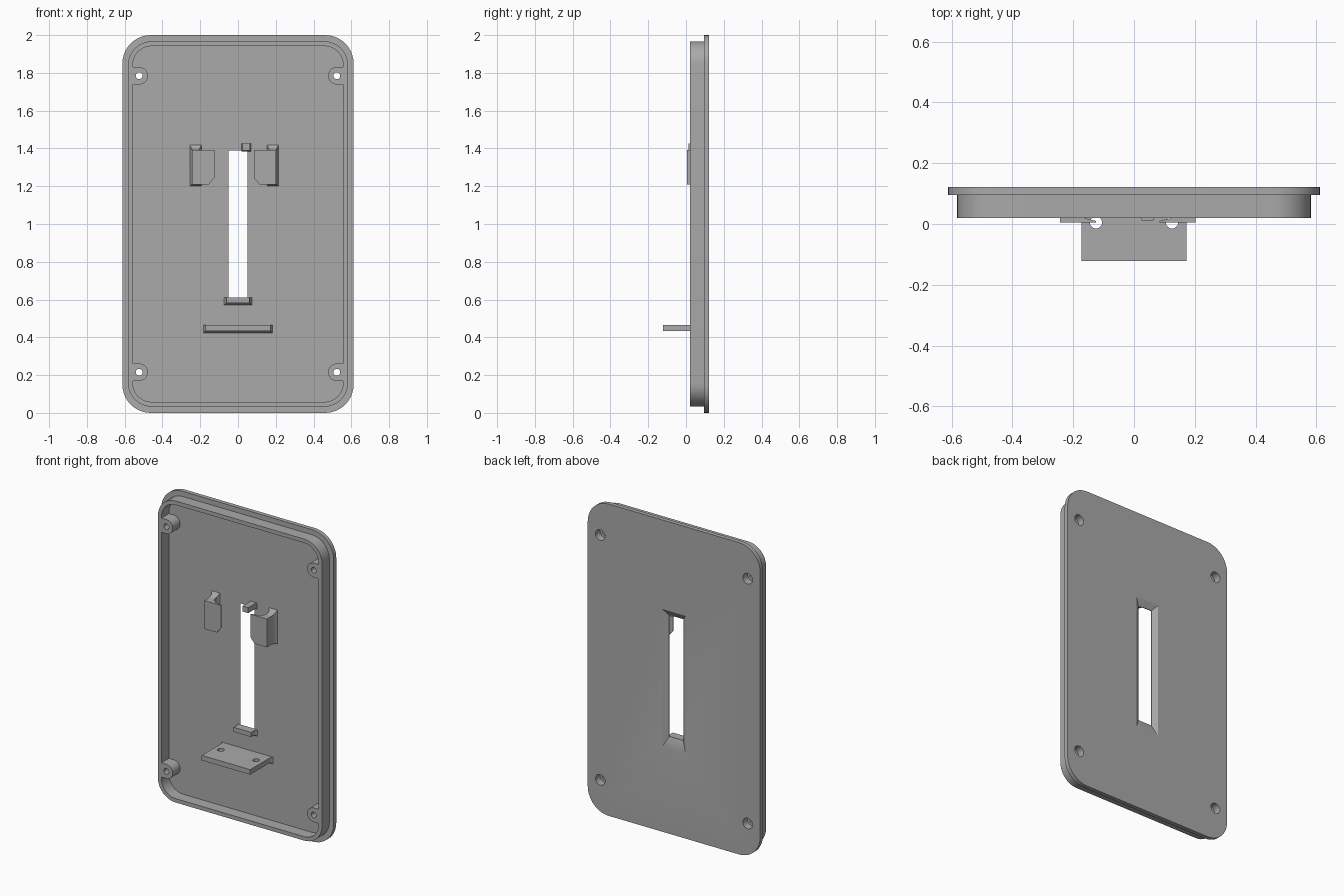
import bpy, bmesh, math
from mathutils import Vector

cube = bpy.data.objects.get("Cube")
if cube:
    bpy.data.objects.remove(cube, do_unlink=True)

grey = bpy.data.materials.new("plain grey")
grey.use_nodes = True
colour = (0.4, 0.4, 0.4, 1)
grey.diffuse_color = colour
grey.node_tree.nodes["Principled BSDF"].inputs["Base Color"].default_value = colour

FLOOR, BACK, RIM = 0.095, 0.122, 0.02


def finish(name, bm):
    bmesh.ops.recalc_face_normals(bm, faces=bm.faces)
    mesh = bpy.data.meshes.new(name)
    bm.to_mesh(mesh)
    bm.free()
    mesh.materials.append(grey)
    obj = bpy.data.objects.new(name, mesh)
    bpy.context.collection.objects.link(obj)
    return obj


def loft(name, rings):
    """Solid through matching (x, z) outlines, each placed at its own y."""
    bm = bmesh.new()
    loops = [[bm.verts.new((x, y, z)) for x, z in pts] for y, pts in rings]
    for a, b in zip(loops, loops[1:]):
        for i in range(len(a)):
            j = (i + 1) % len(a)
            bm.faces.new((a[i], a[j], b[j], b[i]))
    bm.faces.new(loops[0])
    bm.faces.new(loops[-1])
    return finish(name, bm)


def rect(x0, x1, z0, z1):
    return [(x0, z0), (x1, z0), (x1, z1), (x0, z1)]


def circle(x, z, r, n=32):
    return [(x + r * math.cos(math.tau * i / n), z + r * math.sin(math.tau * i / n))
            for i in range(n)]


def rounded(w, h, r, n=10):
    pts = []
    corners = [(1, 1), (-1, 1), (-1, -1), (1, -1)]
    for k, (sx, sz) in enumerate(corners):
        for i in range(n + 1):
            a = math.pi / 2 * (k + i / n)
            pts.append((sx * (w - r) + r * math.cos(a), 1 + sz * (h - r) + r * math.sin(a)))
    return pts


def boolean(obj, tool, operation="DIFFERENCE"):
    mod = obj.modifiers.new("boolean", "BOOLEAN")
    mod.operation, mod.solver, mod.object = operation, "EXACT", tool
    bpy.context.view_layer.objects.active = obj
    bpy.ops.object.modifier_apply(modifier=mod.name)
    bpy.data.objects.remove(tool, do_unlink=True)


def flared_block(name, x0, x1, z0, z1, front, flare=0.014):
    """Block rising from the floor with a small flare at its root."""
    def grown(g):
        return rect(x0 - g, x1 + g, z0 - g, z1)
    return loft(name, [(front, grown(0)), (FLOOR - 0.02, grown(0)),
                       (FLOOR - 0.007, grown(flare * 0.4)), (FLOOR + 0.003, grown(flare))])


# Back plate, with a slot that widens towards the back
plate = loft("back_plate", [(FLOOR, rounded(0.612, 1, 0.15)), (BACK, rounded(0.612, 1, 0.15))])
boolean(plate, loft("slot", [(FLOOR - 0.01, rect(-0.05, 0.05, 0.61, 1.39)),
                            (FLOOR + 0.004, rect(-0.05, 0.05, 0.61, 1.39)),
                            (BACK + 0.001, rect(-0.085, 0.085, 0.54, 1.43))]))

# Raised rim set in from the plate edge
rim = loft("rim", [(RIM, rounded(0.582, 0.967, 0.125)), (FLOOR, rounded(0.582, 0.967, 0.125))])
boolean(rim, loft("pocket", [(RIM - 0.01, rounded(0.557, 0.942, 0.1)),
                            (FLOOR + 0.01, rounded(0.557, 0.942, 0.1))]))

# Screw posts tied to the rim, drilled and counterbored from the back
for side, s in (("left", 1), ("right", -1)):
    for level, z in (("lower", 0.215), ("upper", 1.785)):
        x = s * 0.523
        post = loft(f"{level}_{side}_screw_post",
                    [(RIM, circle(x, z, 0.046)), (FLOOR, circle(x, z, 0.046))])
        xs = sorted((x, s * 0.57))
        web = rect(xs[0], xs[1], z - 0.046, z + 0.046)
        boolean(post, loft("web", [(RIM, web), (FLOOR, web)]), "UNION")
        for part in (plate, post, rim):
            drill = [(RIM - 0.01, circle(x, z, 0.018)), (0.075, circle(x, z, 0.018)),
                     (0.0752, circle(x, z, 0.034)), (BACK + 0.01, circle(x, z, 0.034))]
            boolean(part, loft("drill", drill))

# Shelf with two vertical holes
shelf = flared_block("shelf", -0.172, 0.172, 0.434, 0.466, -0.122)
for x in (-0.125, 0.125):
    bm = bmesh.new()
    bmesh.ops.create_cone(bm, cap_ends=True, segments=24, radius1=0.02, radius2=0.02, depth=0.2)
    bmesh.ops.translate(bm, verts=bm.verts, vec=(x, 0.005, 0.45))
    boolean(shelf, finish("shelf_drill", bm))

# Stops at the ends of the slot
flared_block("lower_stop", -0.062, 0.062, 0.582, 0.612, 0.045)
flared_block("upper_stop", 0.024, 0.064, 1.39, 1.425, 0.012, 0.006)


# Hooked clips: an outer wall with a lip reaching inwards
def clip(name, outer, s):
    profile = [(0, FLOOR + 0.002), (0, 0.005), (0.118, 0.005), (0.118, 0.01),
               (0.07, 0.022), (0.045, 0.04), (0.037, FLOOR + 0.002)]
    bm = bmesh.new()
    face = bm.faces.new([bm.verts.new((outer + s * d, y, 1.21)) for d, y in profile])
    ext = bmesh.ops.extrude_face_region(bm, geom=[face])
    top = [v for v in ext["geom"] if isinstance(v, bmesh.types.BMVert)]
    bmesh.ops.translate(bm, verts=top, vec=(0, 0, 0.182))
    cut = bmesh.ops.bisect_plane(bm, geom=bm.verts[:] + bm.edges[:] + bm.faces[:],
                                 plane_co=Vector((outer + s * 0.118, 0, 1.245)),
                                 plane_no=Vector((s, 0, -0.85)), clear_outer=True)
    edges = [e for e in cut["geom_cut"] if isinstance(e, bmesh.types.BMEdge)]
    bmesh.ops.holes_fill(bm, edges=edges)
    finish(name, bm)
    # Flared root on the clip wall
    x0, x1 = sorted((outer, outer + s * 0.037))
    loft(name + "_root", [(FLOOR - 0.05, rect(x0, x1, 1.21, 1.39)),
                          (FLOOR - 0.015, rect(x0 - 0.003, x1 + 0.003, 1.207, 1.4)),
                          (FLOOR + 0.002, rect(x0 - 0.013, x1 + 0.013, 1.2, 1.42))])


clip("right_clip", -0.243, 1)
clip("left_clip", 0.202, -1)

# Smooth the round parts and keep edges sharp
bpy.ops.object.select_all(action="DESELECT")
for obj in bpy.context.collection.objects:
    if obj.type == "MESH" and grey.name in obj.data.materials:
        obj.select_set(True)
        bpy.context.view_layer.objects.active = obj
bpy.ops.object.shade_smooth_by_angle(angle=math.radians(30))
